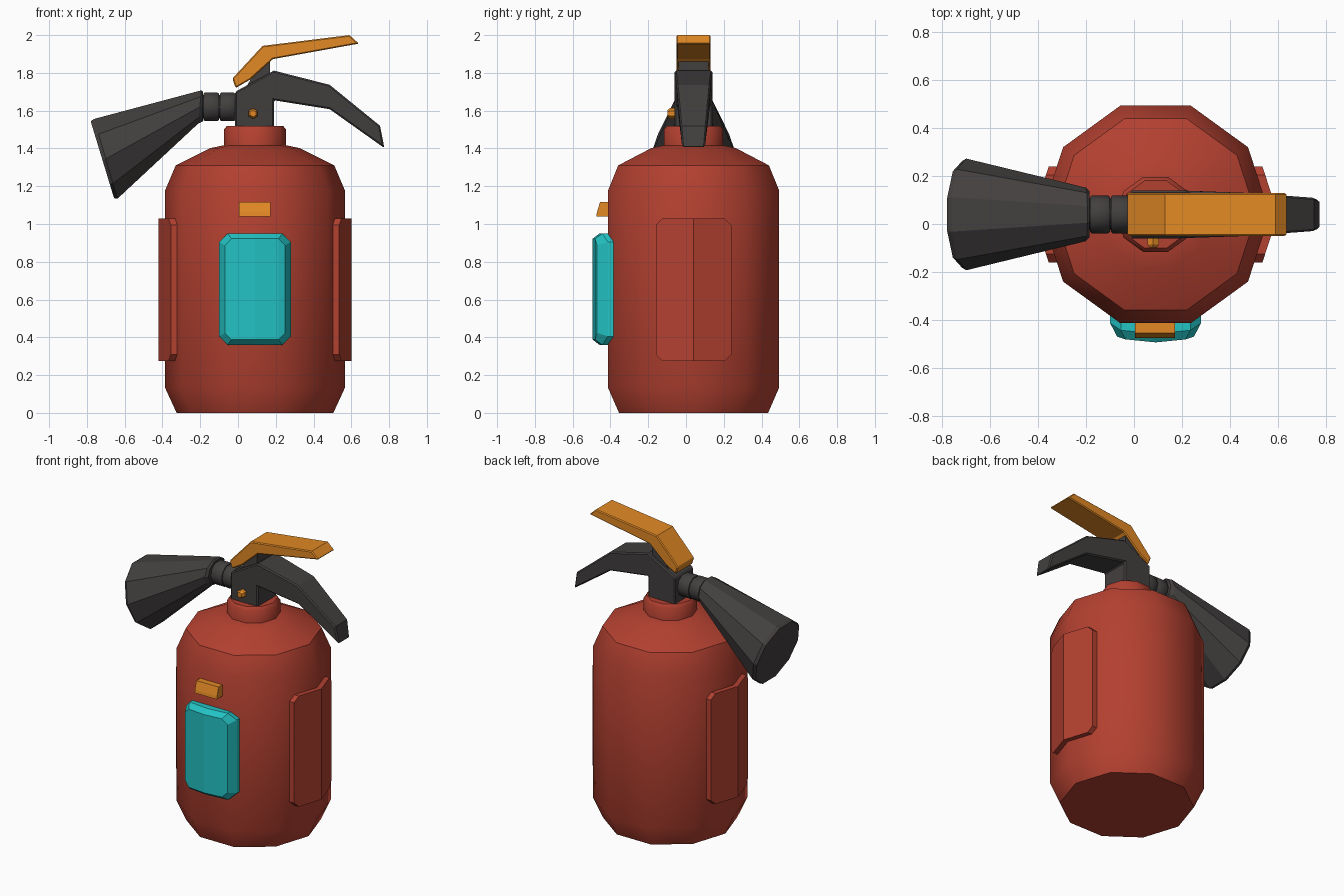
import bpy, bmesh, math

if "Cube" in bpy.data.objects:
    bpy.data.objects.remove(bpy.data.objects["Cube"])

CX, CY = 0.09, 0.04          # axis of the tank
R = 0.477                    # tank radius (ten-sided)
TAN = math.tan(math.radians(18))


def material(name, rgb):
    m = bpy.data.materials.new(name)
    m.diffuse_color = (*rgb, 1)
    m.use_nodes = True
    m.node_tree.nodes["Principled BSDF"].inputs["Base Color"].default_value = m.diffuse_color
    return m


RED = material("red paint", (0.45, 0.052, 0.030))
ORANGE = material("orange", (0.76, 0.25, 0.018))
CYAN = material("cyan", (0.017, 0.54, 0.55))
DARK = material("dark rubber", (0.055, 0.050, 0.049))


def loft(name, rings, mat, smooth=0):
    """Skin a list of equal-length point rings and cap both ends."""
    bm = bmesh.new()
    loops = [[bm.verts.new(p) for p in ring] for ring in rings]
    n = len(loops[0])
    for a, b in zip(loops, loops[1:]):
        for i in range(n):
            j = (i + 1) % n
            bm.faces.new((a[i], a[j], b[j], b[i]))
    bm.faces.new(loops[0][::-1])
    bm.faces.new(loops[-1])
    bmesh.ops.recalc_face_normals(bm, faces=bm.faces)
    me = bpy.data.meshes.new(name)
    bm.to_mesh(me)
    bm.free()
    me.materials.append(mat)
    ob = bpy.data.objects.new(name, me)
    bpy.context.collection.objects.link(ob)
    if smooth:
        bpy.ops.object.select_all(action='DESELECT')
        ob.select_set(True)
        bpy.context.view_layer.objects.active = ob
        bpy.ops.object.shade_smooth_by_angle(angle=math.radians(smooth))
    return ob


def ring_angles(n):
    return [2 * math.pi * i / n for i in range(n)]


def lathe(name, profile, mat, smooth):
    rings = [[(CX + r * math.cos(a), CY + r * math.sin(a), z) for a in ring_angles(10)]
             for r, z in profile]
    return loft(name, rings, mat, smooth)


def prism(name, profile, mat, bevel=0.008):
    """Side profile of (x, z, half width) points, extruded both ways in y."""
    ob = loft(name, [[(x, CY + s * h, z) for x, z, h in profile] for s in (-1, 1)], mat)
    if bevel:
        b = ob.modifiers.new("bevel", 'BEVEL')
        b.width, b.segments = bevel, 1
        b.limit_method, b.angle_limit = 'ANGLE', math.radians(50)
    return ob


def tube(name, sections, mat, n=10, smooth=0):
    """Rings along x: (x, z, half y, half z, x lean)."""
    rings = [[(x + lean * math.sin(a), CY + hy * math.cos(a), z + hz * math.sin(a))
              for a in ring_angles(n)] for x, z, hy, hz, lean in sections]
    return loft(name, rings, mat, smooth)


def curved_panel(name, layers, surface, us, mat):
    """Plate that follows the tank: strips along u, layers of (half width, z0, z1, corner, offset)."""
    bm = bmesh.new()
    rows = []
    for hw, z0, z1, c, off in layers:
        u = [-hw, -(hw - c)] + us + [hw - c, hw]
        last = len(u) - 1
        lo = [surface(v, off) + (z0 + (c if i in (0, last) else 0),) for i, v in enumerate(u)]
        hi = [surface(v, off) + (z1 - (c if i in (0, last) else 0),) for i, v in enumerate(u)]
        rows.append(([bm.verts.new(p) for p in lo], [bm.verts.new(p) for p in hi]))
    for (l0, h0), (l1, h1) in zip(rows, rows[1:]):
        a, b = l0 + h0[::-1], l1 + h1[::-1]
        for i in range(len(a)):
            j = (i + 1) % len(a)
            bm.faces.new((a[i], a[j], b[j], b[i]))
    for lo, hi in (rows[0], rows[-1]):
        for i in range(len(lo) - 1):
            bm.faces.new((lo[i], lo[i + 1], hi[i + 1], hi[i]))
    bmesh.ops.recalc_face_normals(bm, faces=bm.faces)
    me = bpy.data.meshes.new(name)
    bm.to_mesh(me)
    bm.free()
    me.materials.append(mat)
    ob = bpy.data.objects.new(name, me)
    bpy.context.collection.objects.link(ob)
    return ob


# Tank and neck collar
lathe("tank", [(0.415, 0), (R, 0.135), (R, 1.175), (0.42, 1.31), (0.235, 1.402), (0.15, 1.42)],
      RED, 40)
lathe("neck_collar", [(0.165, 1.39), (0.165, 1.50), (0.148, 1.52)], RED, 40)

# Raised side panels wrapping the left and right tank corners
for side, name in ((1, "right_side_panel"), (-1, "left_side_panel")):
    curved_panel(name,
                 [(0.20, 0.275, 1.03, 0.035, -0.02), (0.20, 0.275, 1.03, 0.035, 0.034)],
                 lambda u, off, s=side: (CX + s * (R + off - abs(u) * TAN), CY + u),
                 [0.0], RED)


# Cyan front plate following the front flat
def front_surface(u, off):
    drop = 0.1 * abs(u) + max(0, abs(u) - 0.147) * 0.6
    return (CX + u, CY - 0.453 - off + drop)


curved_panel("front_plate",
             [(0.19, 0.36, 0.95, 0.045, -0.03), (0.19, 0.36, 0.95, 0.045, 0.045),
              (0.16, 0.388, 0.922, 0.035, 0.081)], front_surface, [0.0], CYAN)

# Small orange tag above the plate
loft("front_tag", [[(x, -0.39, 1.04), (x, -0.475, 1.04), (x, -0.472, 1.06), (x, -0.455, 1.117),
                    (x, -0.39, 1.117)] for x in (0.005, 0.172)], ORANGE)

# Valve block with fixed lower handle
prism("valve_and_handle",
      [(-0.015, 1.50, 0.10), (-0.015, 1.70, 0.10), (0.19, 1.812, 0.10), (0.485, 1.737, 0.09),
       (0.752, 1.52, 0.07), (0.775, 1.402, 0.06), (0.485, 1.608, 0.085), (0.19, 1.655, 0.10),
       (0.19, 1.50, 0.10)], DARK)

# Lever post and squeeze lever
prism("lever_post", [(0.03, 1.70, 0.08), (0.17, 1.75, 0.08), (0.17, 1.868, 0.08),
                     (0.12, 1.86, 0.08)], DARK, 0)
prism("squeeze_lever",
      [(-0.03, 1.77, 0.09), (0.13, 1.943, 0.09), (0.59, 2.0, 0.09), (0.64, 1.955, 0.09),
       (0.185, 1.873, 0.09), (0.065, 1.765, 0.09), (-0.012, 1.72, 0.09)], ORANGE, 0.006)

# Safety pin on the front of the valve
loft("safety_pin", [[(0.08 + r * math.sin(a), y, 1.585 + r * math.cos(a)) for a in ring_angles(6)]
                    for r, y in ((0.028, -0.04), (0.028, -0.085), (0.018, -0.098))], ORANGE)

# Hose stubs: inner core plus two raised rings
tube("hose_core", [(0.0, 1.62, 0.066, 0.066, 0), (-0.22, 1.62, 0.066, 0.066, 0)], DARK, smooth=40)
for name, x in (("hose_ring_inner", -0.055), ("hose_ring_outer", -0.142)):
    tube(name, [(x + 0.041, 1.62, 0.073, 0.073, 0), (x + 0.034, 1.62, 0.079, 0.079, 0),
                (x - 0.034, 1.62, 0.079, 0.079, 0), (x - 0.041, 1.62, 0.073, 0.073, 0)],
         DARK, smooth=40)

# Flared discharge horn, solid at the mouth
tube("discharge_horn", [(-0.185, 1.622, 0.095, 0.082, 0.0), (-0.202, 1.62, 0.112, 0.092, 0.008),
                        (-0.700, 1.345, 0.233, 0.222, -0.065),
                        (-0.718, 1.34, 0.222, 0.214, -0.065)], DARK)
